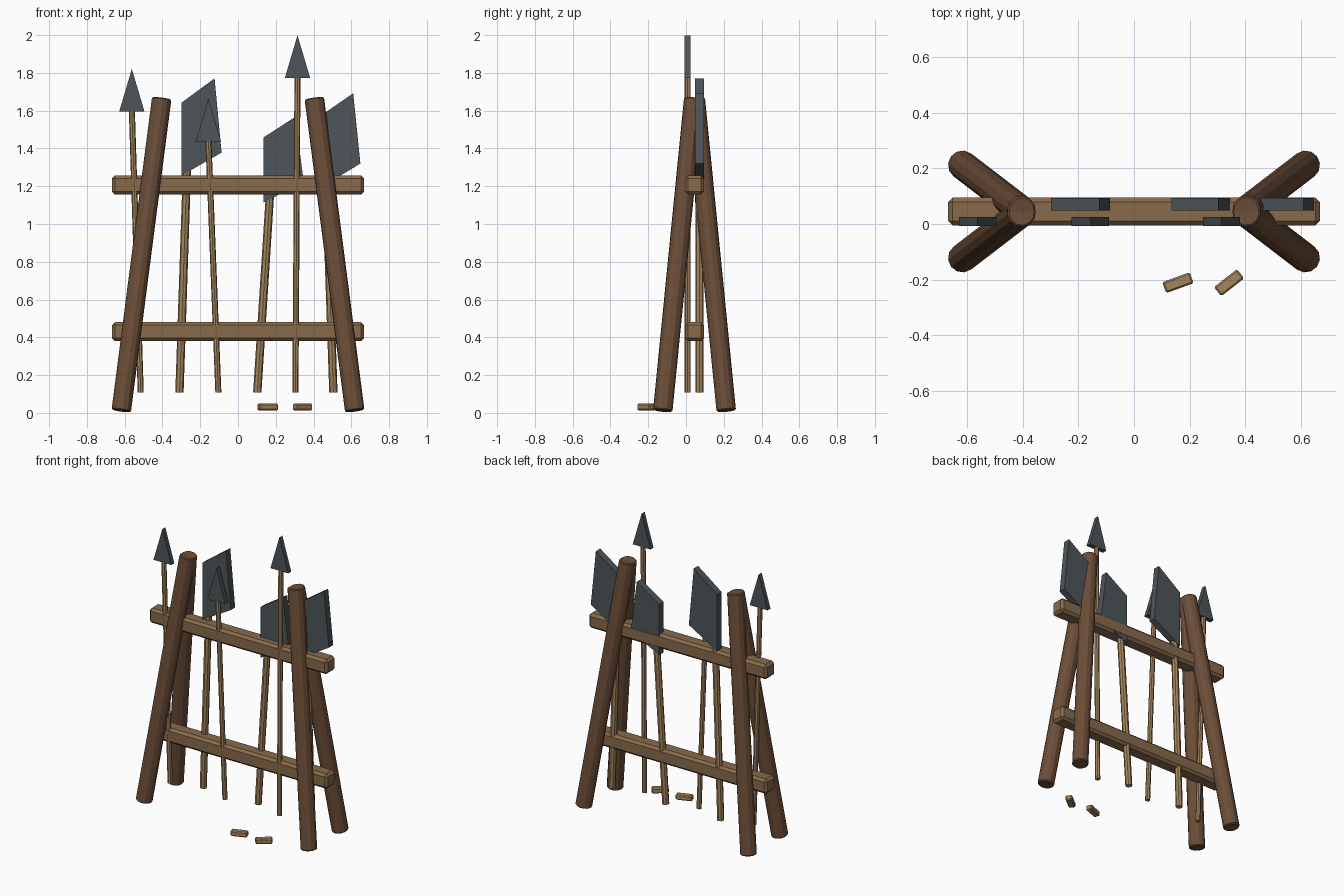
import bpy, bmesh, math
from mathutils import Vector

if "Cube" in bpy.data.objects:
    bpy.data.objects.remove(bpy.data.objects["Cube"])


def material(name, rgb):
    m = bpy.data.materials.new(name)
    m.diffuse_color = (*rgb, 1)
    m.use_nodes = True
    m.node_tree.nodes["Principled BSDF"].inputs["Base Color"].default_value = m.diffuse_color
    return m


LOG = material("dark_wood", (0.15, 0.075, 0.04))
RAIL = material("rail_wood", (0.25, 0.145, 0.07))
SHAFT = material("pale_wood", (0.38, 0.235, 0.11))
STEEL = material("dark_steel", (0.075, 0.09, 0.1))


def finish(ob, name, mat, bevel=0):
    ob.name = name
    ob.data.materials.append(mat)
    if bevel:
        mod = ob.modifiers.new("bevel", "BEVEL")
        mod.width = bevel
        mod.segments = 1
        mod.limit_method = 'ANGLE'
        mod.angle_limit = math.radians(50)
    return ob


def rod(name, a, b, r, sides, mat, bevel=0):
    a, b = Vector(a), Vector(b)
    bpy.ops.mesh.primitive_cylinder_add(vertices=sides, radius=r, depth=(b - a).length,
                                        location=(a + b) / 2)
    ob = bpy.context.object
    ob.rotation_euler = (b - a).to_track_quat('Z', 'Y').to_euler()
    return finish(ob, name, mat, bevel)


def box(name, loc, size, mat, bevel, turn=0):
    bpy.ops.mesh.primitive_cube_add(size=1, location=loc)
    ob = bpy.context.object
    ob.scale = size
    bpy.ops.object.transform_apply(location=False, rotation=False, scale=True)
    ob.rotation_euler.z = math.radians(turn)
    return finish(ob, name, mat, bevel)


def plate(name, outline, y, thick, mat):
    # flat x-z outline extruded along y
    bm = bmesh.new()
    face = bm.faces.new([bm.verts.new((x, y - thick / 2, z)) for x, z in outline])
    ext = bmesh.ops.extrude_face_region(bm, geom=[face])
    bmesh.ops.translate(bm, vec=(0, thick, 0),
                        verts=[v for v in ext["geom"] if isinstance(v, bmesh.types.BMVert)])
    bmesh.ops.recalc_face_normals(bm, faces=bm.faces)
    me = bpy.data.meshes.new(name)
    bm.to_mesh(me)
    bm.free()
    ob = bpy.data.objects.new(name, me)
    bpy.context.collection.objects.link(ob)
    return finish(ob, name, mat)


YC = 0.045  # middle plane of the rack

# crossed log legs
for side, sx in (("left", -1), ("right", 1)):
    for end, sy in (("front", -1), ("back", 1)):
        rod(f"{end}_leg_{side}", (sx * 0.618, YC + sy * 0.168, 0.011),
            (sx * 0.404, YC + sy * 0.004, 1.665), 0.052, 12, LOG, 0.006)

# horizontal rails
for name, z in (("lower_rail", 0.43), ("upper_rail", 1.206)):
    box(name, (0, YC, z), (1.336, 0.1, 0.1), RAIL, 0.016)

# spears: foot x, head x, head base z
for i, (x0, x1, z1) in enumerate([(-0.515, -0.562, 1.595), (-0.104, -0.157, 1.437),
                                  (0.304, 0.315, 1.773)]):
    y = 0.009
    rod(f"spear_shaft_{i + 1}", (x0, y, 0.108), (x1, y, z1 + 0.01), 0.016, 8, SHAFT)
    plate(f"spear_head_{i + 1}", [(x1 - 0.067, z1), (x1 + 0.067, z1), (x1, z1 + 0.226)],
          y, 0.032, STEEL)

# cleavers: foot x, top x, top z, blade outline
cleavers = [
    (-0.31, -0.27, 1.30, [(-0.298, 1.257), (-0.087, 1.378), (-0.124, 1.771), (-0.298, 1.643)]),
    (0.102, 0.17, 1.17, [(0.135, 1.114), (0.348, 1.222), (0.303, 1.567), (0.135, 1.458)]),
    (0.505, 0.466, 1.25, [(0.44, 1.195), (0.648, 1.32), (0.61, 1.692), (0.44, 1.575)]),
]
for i, (x0, x1, z1, outline) in enumerate(cleavers):
    y = 0.071
    rod(f"cleaver_shaft_{i + 1}", (x0, y, 0.108), (x1, y, z1), 0.022, 8, SHAFT)
    plate(f"cleaver_blade_{i + 1}", outline, y, 0.046, STEEL)

# loose wood chips on the ground
for i, (x, turn) in enumerate([(0.158, 20), (0.342, 38)]):
    box(f"wood_chip_{i + 1}", (x, -0.211, 0.031), (0.105, 0.042, 0.035), SHAFT, 0.006, turn)
